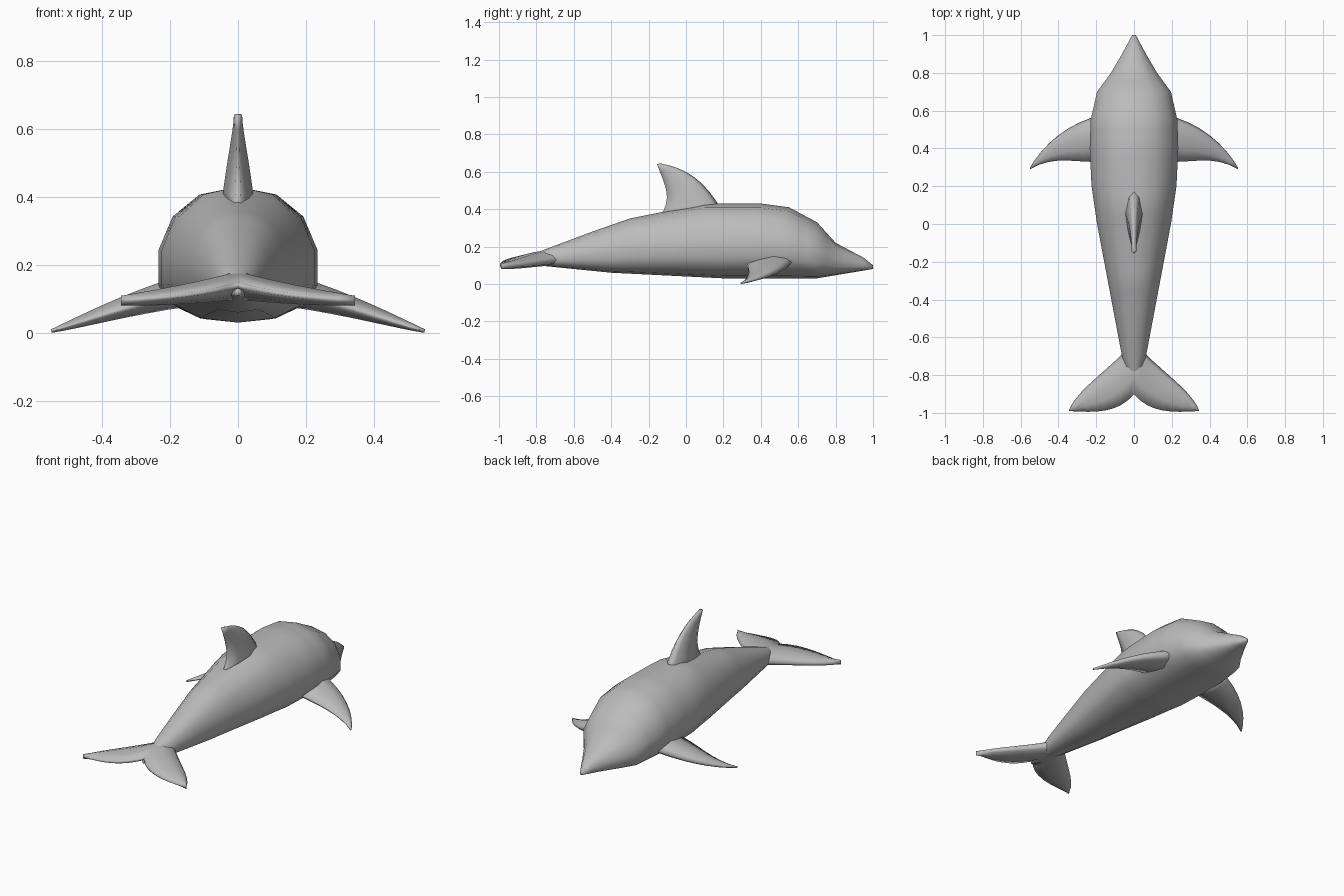
import bpy
import bmesh
from math import sin, cos, pi, copysign
from mathutils import Vector
from mathutils.geometry import interpolate_bezier

cube = bpy.data.objects.get("Cube")
if cube:
    bpy.data.objects.remove(cube, do_unlink=True)

grey = bpy.data.materials.new("plain_grey")
grey.use_nodes = True
colour = (0.5, 0.5, 0.5, 1)
grey.diffuse_color = colour
grey.node_tree.nodes["Principled BSDF"].inputs["Base Color"].default_value = colour


def loft(name, rings, mirror=False, cap_start=True):
    """Skin a list of closed rings; optionally mirror across x."""
    bm = bmesh.new()
    loops = [[bm.verts.new(point) for point in ring] for ring in rings]
    count = len(loops[0])
    for a, b in zip(loops, loops[1:]):
        for i in range(count):
            j = (i + 1) % count
            bm.faces.new((a[i], a[j], b[j], b[i]))
    if cap_start:
        bm.faces.new(loops[0][::-1])
    bm.faces.new(loops[-1])
    bmesh.ops.recalc_face_normals(bm, faces=bm.faces)
    mesh = bpy.data.meshes.new(name)
    bm.to_mesh(mesh)
    bm.free()
    mesh.materials.append(grey)
    mesh.shade_smooth()
    obj = bpy.data.objects.new(name, mesh)
    bpy.context.collection.objects.link(obj)
    if mirror:
        obj.modifiers.new("Mirror", 'MIRROR').use_clip = True


def sample(outline, y):
    """Read the value of an outline of (y, value) points at y."""
    for (start, low), (end, high) in zip(outline, outline[1:]):
        if y <= end:
            return low + (high - low) * (y - start) / (end - start)
    return outline[-1][1]


def body_ring(y, sides=14, widest=0.37):
    """Rounded section, a little boxy, widest below its middle."""
    bottom, width = sample(BELLY, y), sample(FLANK, y)
    height = sample(BACK, y) - bottom
    ring = []
    for i in range(sides):
        angle = 2 * pi * i / sides
        across, up = (copysign(abs(v) ** 0.9, v) for v in (sin(angle), cos(angle)))
        reach = 1 - widest if up > 0 else widest
        ring.append((width * across, y, bottom + height * (widest + reach * up)))
    return ring


def fin(name, leading, trailing, thick_axis, root, tip, taper=1, steps=9, **options):
    """Fin between two Bezier edges, with a rounded front and a thin back."""
    edges = [interpolate_bezier(*map(Vector, edge), steps) for edge in (leading, trailing)]
    rings = []
    for i, (front, back) in enumerate(zip(*edges)):
        thick = tip + (root - tip) * (1 - i / (steps - 1)) ** taper
        offset = Vector(thick_axis) * thick
        upper = [front.lerp(back, t) + offset * h for t, h in CHORD]
        lower = [front.lerp(back, t) - offset * h for t, h in CHORD[1:]]
        rings.append(upper + lower[::-1])
    loft(name, rings, **options)


# Body outlines, from the tail stock to the beak
FLANK = [(-0.9, 0.01), (-0.7, 0.065), (0, 0.2), (0.2, 0.23), (0.4, 0.24),
         (0.55, 0.235), (0.7, 0.2), (0.8, 0.125), (0.9, 0.065), (1, 0.01)]
BACK = [(-0.9, 0.13), (-0.5, 0.28), (-0.3, 0.35), (0.1, 0.43), (0.4, 0.43),
        (0.55, 0.41), (0.7, 0.33), (0.8, 0.22), (0.95, 0.14), (1, 0.1)]
BELLY = [(-0.9, 0.11), (-0.4, 0.06), (0.2, 0.03), (0.7, 0.03), (1, 0.08)]
STEPS = 38
loft("body", [body_ring(-0.9 + 1.9 * i / STEPS) for i in range(STEPS + 1)])

# Fin section as (fraction of the chord, share of the thickness)
CHORD = [(0, 0), (0.1, 0.6), (0.4, 1), (0.7, 0.7), (1, 0.2)]

# Dorsal fin, swept toward the tail
fin("dorsal_fin",
    [(0, 0.2, 0.38), (0, 0.1, 0.56), (0, 0, 0.62), (0, -0.14, 0.645)],
    [(0, -0.14, 0.36), (0, -0.07, 0.46), (0, -0.11, 0.52), (0, -0.155, 0.64)],
    thick_axis=(1, 0, 0), root=0.05, tip=0.012, taper=1.5)

# Flippers, drooping to the ground
fin("flippers",
    [(0.16, 0.58, 0.13), (0.35, 0.54, 0.08), (0.48, 0.42, 0.03), (0.55, 0.3, 0.005)],
    [(0.16, 0.33, 0.11), (0.3, 0.32, 0.09), (0.42, 0.37, 0.04), (0.55, 0.29, 0.005)],
    thick_axis=(0.3, 0, 1), root=0.045, tip=0.005, mirror=True)

# Tail flukes, joined at the middle with a notch
fin("tail_flukes",
    [(0, -0.62, 0.14), (0.1, -0.75, 0.12), (0.3, -0.87, 0.1), (0.345, -0.985, 0.095)],
    [(0, -0.9, 0.14), (0.08, -1, 0.12), (0.2, -1, 0.1), (0.345, -0.99, 0.095)],
    thick_axis=(0, 0, 1), root=0.042, tip=0.014, mirror=True, cap_start=False)
